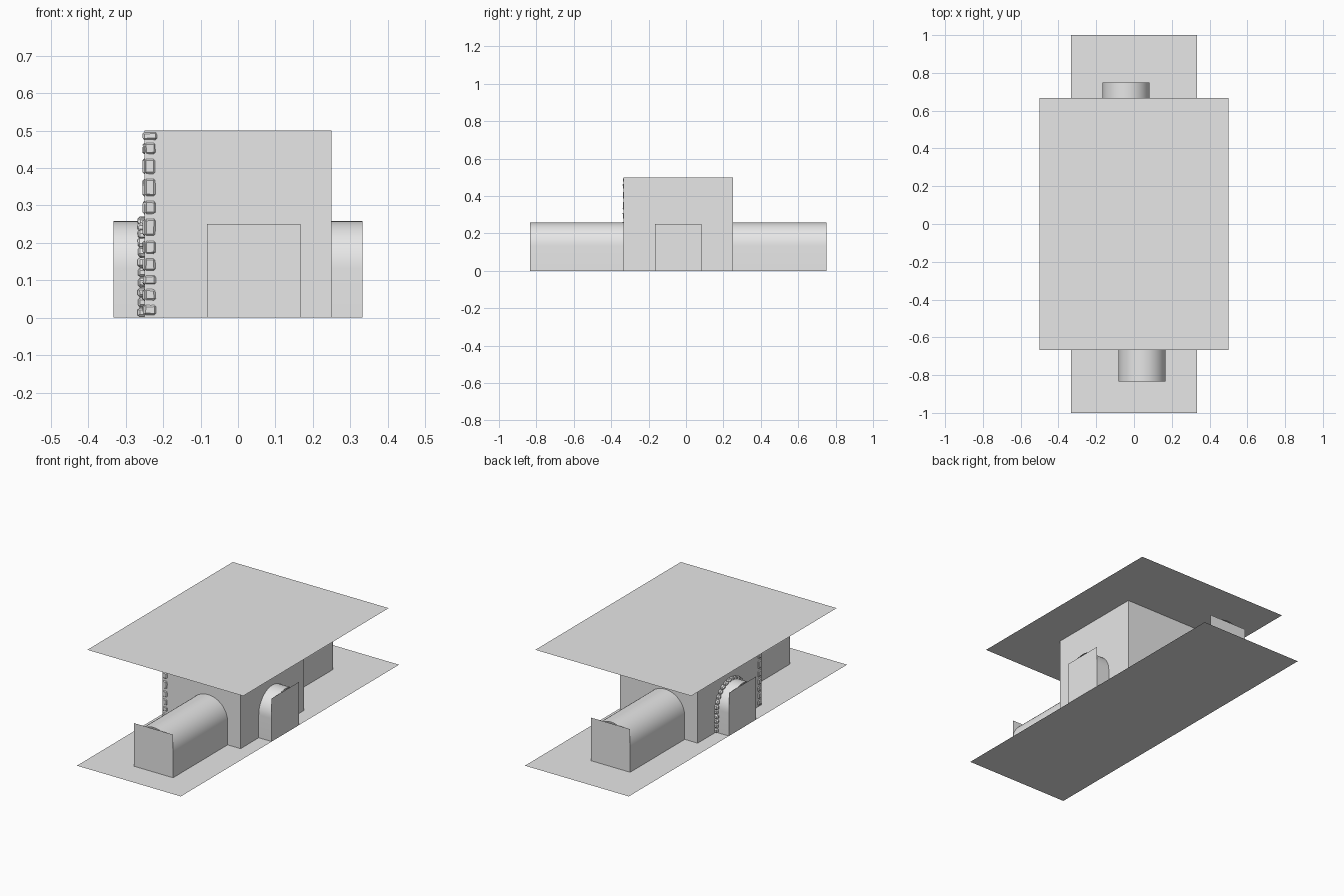
import bpy, bmesh, math, random
from mathutils import Matrix, Vector

random.seed(4)
cube = bpy.data.objects.get("Cube")
if cube:
    bpy.data.objects.remove(cube, do_unlink=True)

# Single plain grey
GREY = (0.8, 0.8, 0.8, 1)
grey = bpy.data.materials.new("plain_grey")
grey.use_nodes = True
grey.diffuse_color = GREY
grey.node_tree.nodes["Principled BSDF"].inputs["Base Color"].default_value = GREY


def make(name, bm, matrix=Matrix()):
    mesh = bpy.data.meshes.new(name)
    bm.to_mesh(mesh)
    bm.free()
    mesh.materials.append(grey)
    obj = bpy.data.objects.new(name, mesh)
    obj.matrix_world = matrix
    bpy.context.collection.objects.link(obj)
    return obj


def polygon(name, points, matrix=Matrix()):
    bm = bmesh.new()
    bm.faces.new([bm.verts.new(p) for p in points])
    return make(name, bm, matrix)


def slab(name, x, y, z):
    return polygon(name, [(-x, -y, z), (x, -y, z), (x, y, z), (-x, y, z)])


# Floor and roof sheets
slab("floor", 1 / 3, 1, 0)
slab("roof", 0.5, 2 / 3, 0.5)

# Room walls, open at top and bottom
LEFT, FRONT, BACK, TOP = 0.25, -1 / 3, 0.25, 0.5
bm = bmesh.new()
corners = [(-LEFT, FRONT), (LEFT, FRONT), (LEFT, BACK), (-LEFT, BACK)]
low = [bm.verts.new((x, y, 0)) for x, y in corners]
high = [bm.verts.new((x, y, TOP)) for x, y in corners]
for i in range(4):
    j = (i + 1) % 4
    bm.faces.new((low[i], low[j], high[j], high[i]))
make("room_walls", bm)

# Vaulted passages, each closed by a square end panel
R, SPRING, STEPS = 0.125, 0.133, 24


def passage(name, x, y, turn, length):
    matrix = Matrix.Translation((x, y, 0)) @ Matrix.Rotation(turn, 4, "Z")
    arc = [math.pi * (1 - i / STEPS) for i in range(STEPS + 1)]
    profile = [(R * math.cos(a), SPRING + R * math.sin(a)) for a in arc]
    profile = [(-R, 0)] + profile + [(R, 0)]
    bm = bmesh.new()
    inner = [bm.verts.new((u, 0, z)) for u, z in profile]
    outer = [bm.verts.new((u, -length, z)) for u, z in profile]
    for i in range(len(profile) - 1):
        bm.faces.new((inner[i], outer[i], outer[i + 1], inner[i + 1]))
    for face in bm.faces:
        face.smooth = True
    make(name + "_vault", bm, matrix)
    polygon(name + "_end_panel", [(-R, -length, 0), (R, -length, 0),
                                  (R, -length, 2 * R), (-R, -length, 2 * R)], matrix)


DOOR = -0.042
passage("front_passage", -DOOR, FRONT, 0, 0.5)
passage("back_passage", DOOR, BACK, math.pi, 0.5)
passage("left_passage", LEFT, DOOR, math.pi / 2, 0.083)
passage("right_passage", -LEFT, DOOR, -math.pi / 2, 0.083)


def add_stone(bm, centre, size, tilt=0):
    """Chamfered block, turned about x by tilt."""
    part = bmesh.new()
    bmesh.ops.create_cube(part, size=1)
    bmesh.ops.scale(part, vec=size, verts=part.verts)
    bmesh.ops.bevel(part, geom=part.edges[:], offset=min(size) * 0.25,
                    segments=1, affect="EDGES")
    for v in part.verts:
        v.co += Vector([random.uniform(-0.001, 0.001) for _ in range(3)])
    part.transform(Matrix.Translation(centre) @ Matrix.Rotation(tilt, 4, "X"))
    temp = bpy.data.meshes.new("stone")
    part.to_mesh(temp)
    part.free()
    bm.from_mesh(temp)
    bpy.data.meshes.remove(temp)


# Corner stones stacked up the front right edge of the room
bm = bmesh.new()
z = 0.002
while z < TOP - 0.01:
    height = min(random.uniform(0.03, 0.06), TOP - 0.002 - z)
    if TOP - z - height < 0.025:
        height = TOP - 0.002 - z
    add_stone(bm, (-0.235, FRONT + 0.016, z + height / 2),
              (0.040, 0.040, height - 0.002))
    z += height
make("corner_stones", bm)

# Stones around the right doorway: two jambs and an arch
bm = bmesh.new()
JAMB, RING = 5, 14
for side in (-1, 1):
    step = SPRING / JAMB
    for i in range(JAMB):
        add_stone(bm, (-0.255, DOOR + side * R, step * (i + 0.5) + 0.001),
                  (0.026, random.uniform(0.023, 0.027), step - 0.002))
for i in range(RING):
    a = math.pi * (i + 0.5) / RING
    add_stone(bm, (-0.255, DOOR + R * math.cos(a), SPRING + R * math.sin(a)),
              (0.026, random.uniform(0.023, 0.027), math.pi * R / RING - 0.001), a)
make("door_arch_stones", bm)
